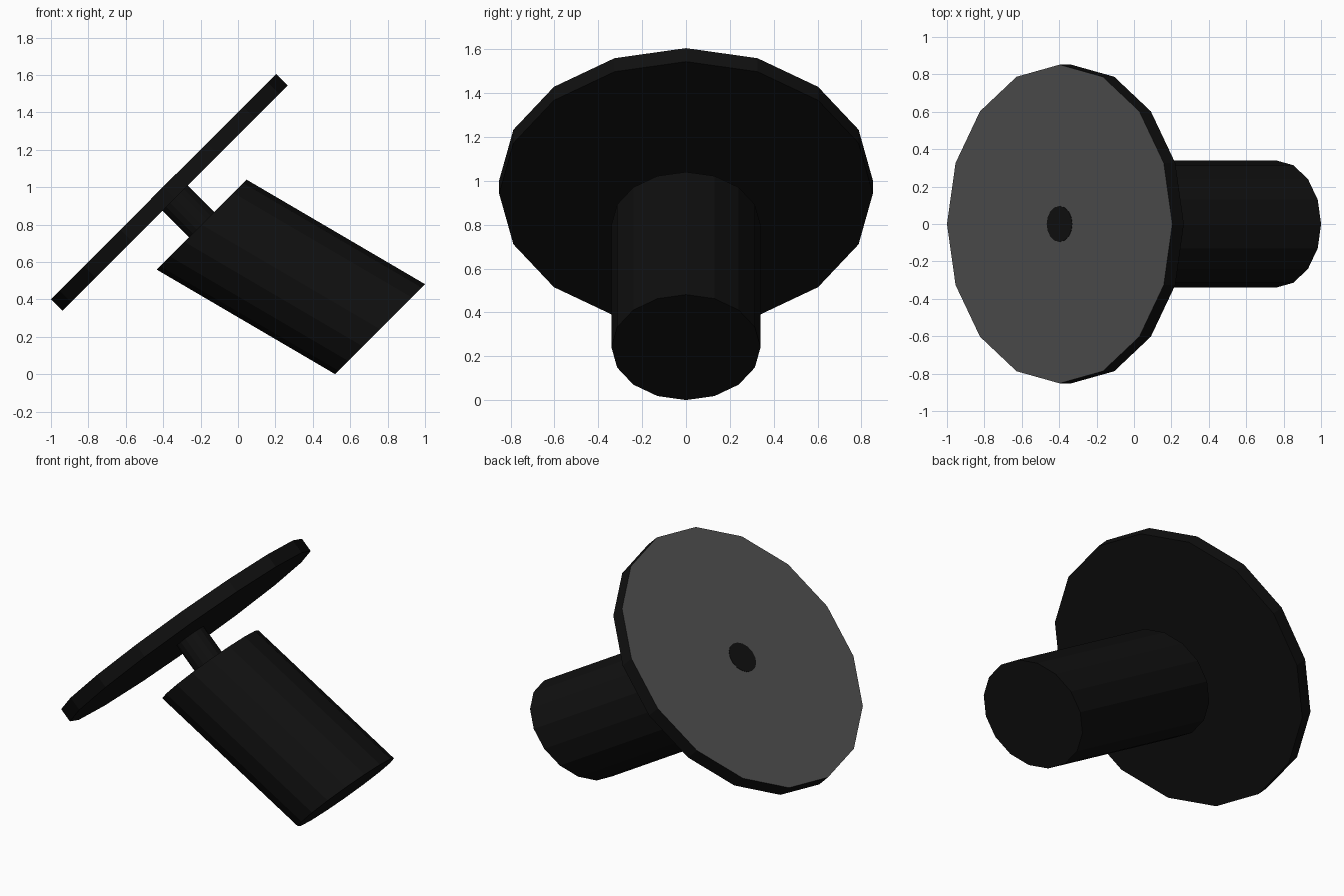
import bpy, bmesh, math
from mathutils import Vector

if "Cube" in bpy.data.objects:
    bpy.data.objects.remove(bpy.data.objects["Cube"])

S = math.sqrt(0.5)
UP = Vector((S, 0, S))        # tilted in-plane direction
NORMAL = Vector((-S, 0, S))   # direction the plate faces


def material(name, rgb):
    m = bpy.data.materials.new(name)
    m.diffuse_color = (*rgb, 1)
    m.use_nodes = True
    m.node_tree.nodes["Principled BSDF"].inputs["Base Color"].default_value = m.diffuse_color
    return m


black = material("matte black", (0.005, 0.005, 0.005))
grey = material("dark grey", (0.08, 0.08, 0.08))


def tilted_prism(name, start, end, radius, sides, mats):
    """Joins two equal 45 degree tilted polygons; sheared if ends are offset.
    The start cap uses the last material."""
    bm = bmesh.new()
    rings = []
    for c in (start, end):
        ring = []
        for i in range(sides):
            a = 2 * math.pi * i / sides
            p = Vector(c) + radius * (math.cos(a) * UP + math.sin(a) * Vector((0, 1, 0)))
            ring.append(bm.verts.new(p))
        rings.append(ring)
    a, b = rings
    cap = bm.faces.new(a)
    bm.faces.new(b[::-1])
    for i in range(sides):
        j = (i + 1) % sides
        bm.faces.new((a[j], a[i], b[i], b[j]))
    cap.material_index = len(mats) - 1
    bmesh.ops.recalc_face_normals(bm, faces=bm.faces[:])
    me = bpy.data.meshes.new(name)
    bm.to_mesh(me)
    bm.free()
    for m in mats:
        me.materials.append(m)
    ob = bpy.data.objects.new(name, me)
    bpy.context.collection.objects.link(ob)
    return ob


face_centre = Vector((-0.3975, 0, 1.0025))
body_top = Vector((-0.195, 0, 0.80))

# Round plate: grey front, black rim and back
tilted_prism("plate", face_centre, face_centre - NORMAL * 0.087, 0.852, 16, [black, grey])
# Stem running through the plate, showing as a dot on its face
tilted_prism("stem", face_centre + NORMAL * 0.002, body_top - NORMAL * 0.01, 0.096, 16, [black])
# Slanted cylindrical body with parallel angled ends
tilted_prism("body", body_top, (0.76, 0, 0.2405), 0.34, 16, [black])
